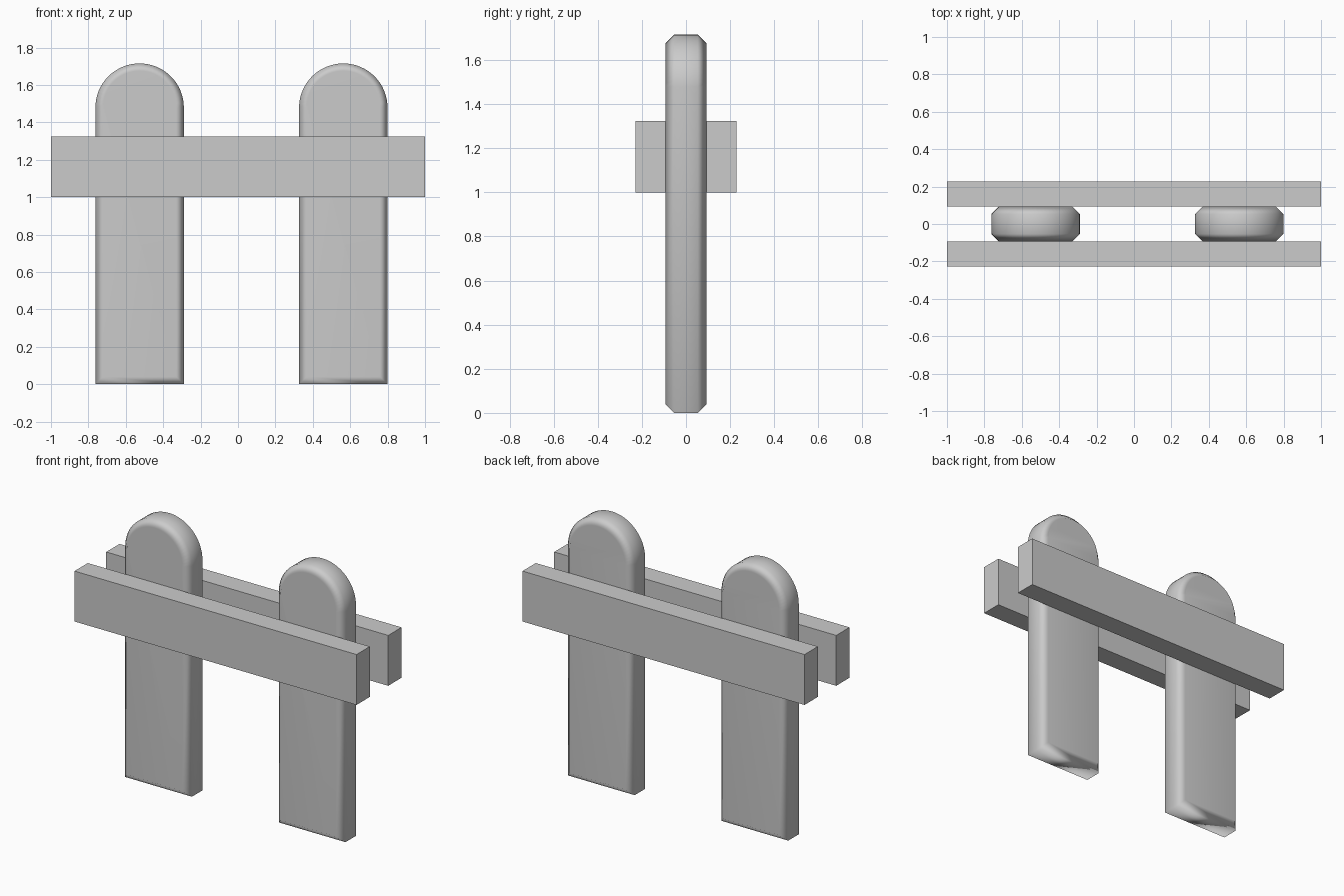
import bpy, bmesh, math

if "Cube" in bpy.data.objects:
    bpy.data.objects.remove(bpy.data.objects["Cube"])

HALF_W, TOP, HALF_D, CH = 0.2365, 1.715, 0.093, 0.04
SEGS = 32


def finish(name, bm):
    bmesh.ops.recalc_face_normals(bm, faces=bm.faces)
    me = bpy.data.meshes.new(name)
    bm.to_mesh(me)
    bm.free()
    ob = bpy.data.objects.new(name, me)
    bpy.context.collection.objects.link(ob)
    return ob


def outline(inset):
    # round-topped board outline, shrunk by inset
    r, cz = HALF_W - inset, TOP - HALF_W
    pts = [(-r, inset), (r, inset)]
    for i in range(SEGS + 1):
        a = math.pi * i / SEGS
        pts.append((r * math.cos(a), cz + r * math.sin(a)))
    return pts


def picket(name, x):
    bm = bmesh.new()
    # four rings: chamfered front, full body, chamfered back
    rings = []
    for y, inset in ((-HALF_D, CH), (CH - HALF_D, 0), (HALF_D - CH, 0), (HALF_D, CH)):
        rings.append([bm.verts.new((x + px, y, pz)) for px, pz in outline(inset)])
    n = len(rings[0])
    for a, b in zip(rings, rings[1:]):
        for i in range(n):
            j = (i + 1) % n
            bm.faces.new((a[i], a[j], b[j], b[i]))
    bm.faces.new(rings[0])
    bm.faces.new(rings[-1])
    ob = finish(name, bm)
    # smooth chamfers, flat large faces
    bpy.ops.object.select_all(action='DESELECT')
    ob.select_set(True)
    bpy.context.view_layer.objects.active = ob
    bpy.ops.object.shade_smooth_by_angle(angle=math.radians(65))
    mod = ob.modifiers.new("weighted_normals", 'WEIGHTED_NORMAL')
    mod.keep_sharp = True


def rail(name, y):
    bm = bmesh.new()
    bmesh.ops.create_cube(bm, size=1)
    bmesh.ops.scale(bm, vec=(2.0, 0.135, 0.323), verts=bm.verts)
    bmesh.ops.translate(bm, vec=(0, y, 1.0 + 0.323 / 2), verts=bm.verts)
    finish(name, bm)


# upright round-topped boards
picket("left_picket", -0.526)
picket("right_picket", 0.563)

# horizontal boards on both sides
rail("front_rail", -0.1605)
rail("back_rail", 0.1605)
